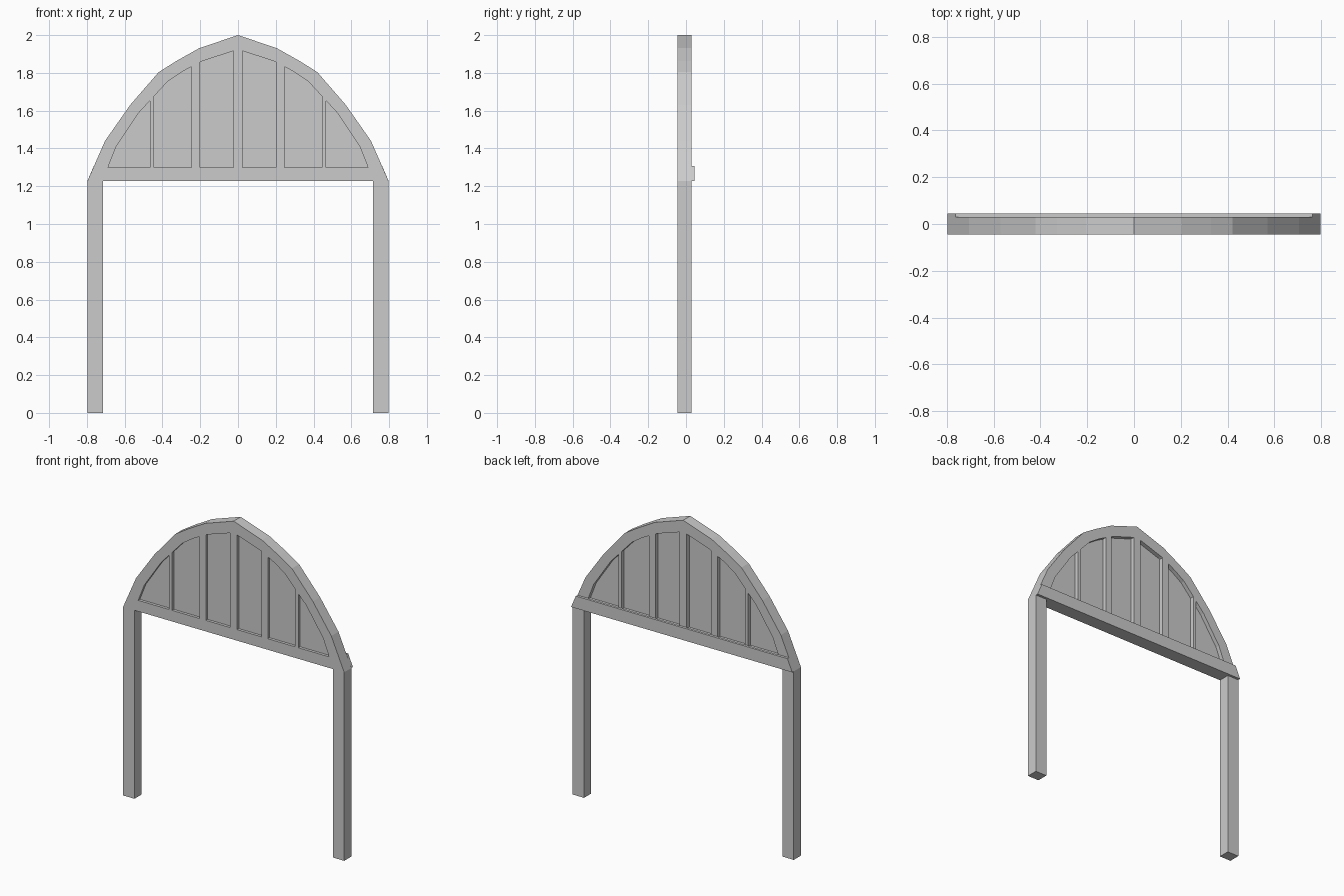
import bpy, bmesh

if "Cube" in bpy.data.objects:
    bpy.data.objects.remove(bpy.data.objects["Cube"])

FRONT, BACK = -0.045, 0.029
SPRING = 1.228

# Right half of the arch, from springing to apex
outer = [(0.797, SPRING), (0.704, 1.44), (0.571, 1.63), (0.42, 1.804),
         (0.328, 1.862), (0.205, 1.931), (0, 2.0)]
inner = [(0.688, 1.30), (0.645, 1.41), (0.524, 1.59), (0.37, 1.757),
         (0.295, 1.807), (0.19, 1.862), (0, 1.924)]


def mirrored(half):
    return half + [(-x, z) for x, z in reversed(half[:-1])]


def finish(name, bm):
    bmesh.ops.recalc_face_normals(bm, faces=bm.faces)
    mesh = bpy.data.meshes.new(name)
    bm.to_mesh(mesh)
    bm.free()
    ob = bpy.data.objects.new(name, mesh)
    bpy.context.collection.objects.link(ob)
    return ob


def prism(name, profile, y0, y1):
    """Extrude an xz outline from y0 to y1."""
    bm = bmesh.new()
    a = [bm.verts.new((x, y0, z)) for x, z in profile]
    b = [bm.verts.new((x, y1, z)) for x, z in profile]
    n = len(profile)
    bm.faces.new(a)
    bm.faces.new(b[::-1])
    for i in range(n):
        j = (i + 1) % n
        bm.faces.new((a[i], b[i], b[j], a[j]))
    return finish(name, bm)


def ring(name, out, inn, y0, y1):
    """Closed frame between two matching xz outlines."""
    bm = bmesh.new()
    loops = [[bm.verts.new((x, y, z)) for x, z in pts]
             for pts, y in ((out, y0), (out, y1), (inn, y1), (inn, y0))]
    n = len(out)
    for k in range(4):
        p, q = loops[k], loops[(k + 1) % 4]
        for i in range(n):
            j = (i + 1) % n
            bm.faces.new((p[i], p[j], q[j], q[i]))
    return finish(name, bm)


def arch_z(x):
    """Height of the inner arch at x."""
    x = abs(x)
    for (x1, z1), (x0, z0) in zip(inner, inner[1:]):
        if x0 <= x <= x1:
            return z0 + (z1 - z0) * (x - x0) / (x1 - x0)


# Arched frame with its bottom rail, and the recessed panel
ring("arch_frame", mirrored(outer), mirrored(inner), FRONT, BACK)
prism("recessed_panel", mirrored(inner), -0.027, 0.002)

# Upright slats between the panes
prism("centre_slat", [(-0.025, 1.30), (0.025, 1.30), (0.025, arch_z(0.025)),
                      (0, arch_z(0)), (-0.025, arch_z(0.025))], FRONT, BACK)
for side, label in ((-1, "left"), (1, "right")):
    for part, x0, x1 in (("inner_slat", 0.20, 0.246), ("outer_slat", 0.444, 0.466)):
        prism(f"{label}_{part}", [(side * x0, 1.30), (side * x1, 1.30),
                                  (side * x1, arch_z(x1)), (side * x0, arch_z(x0))],
              FRONT, BACK)
    # Legs
    prism(f"{label}_leg", [(side * 0.715, 0), (side * 0.797, 0),
                           (side * 0.797, SPRING), (side * 0.715, SPRING)], FRONT, BACK)

# Cross beam on the back, ends cut to the arch
prism("back_beam", [(-0.797, SPRING), (0.797, SPRING), (0.763, 1.308), (-0.763, 1.308)],
      BACK, 0.045)
